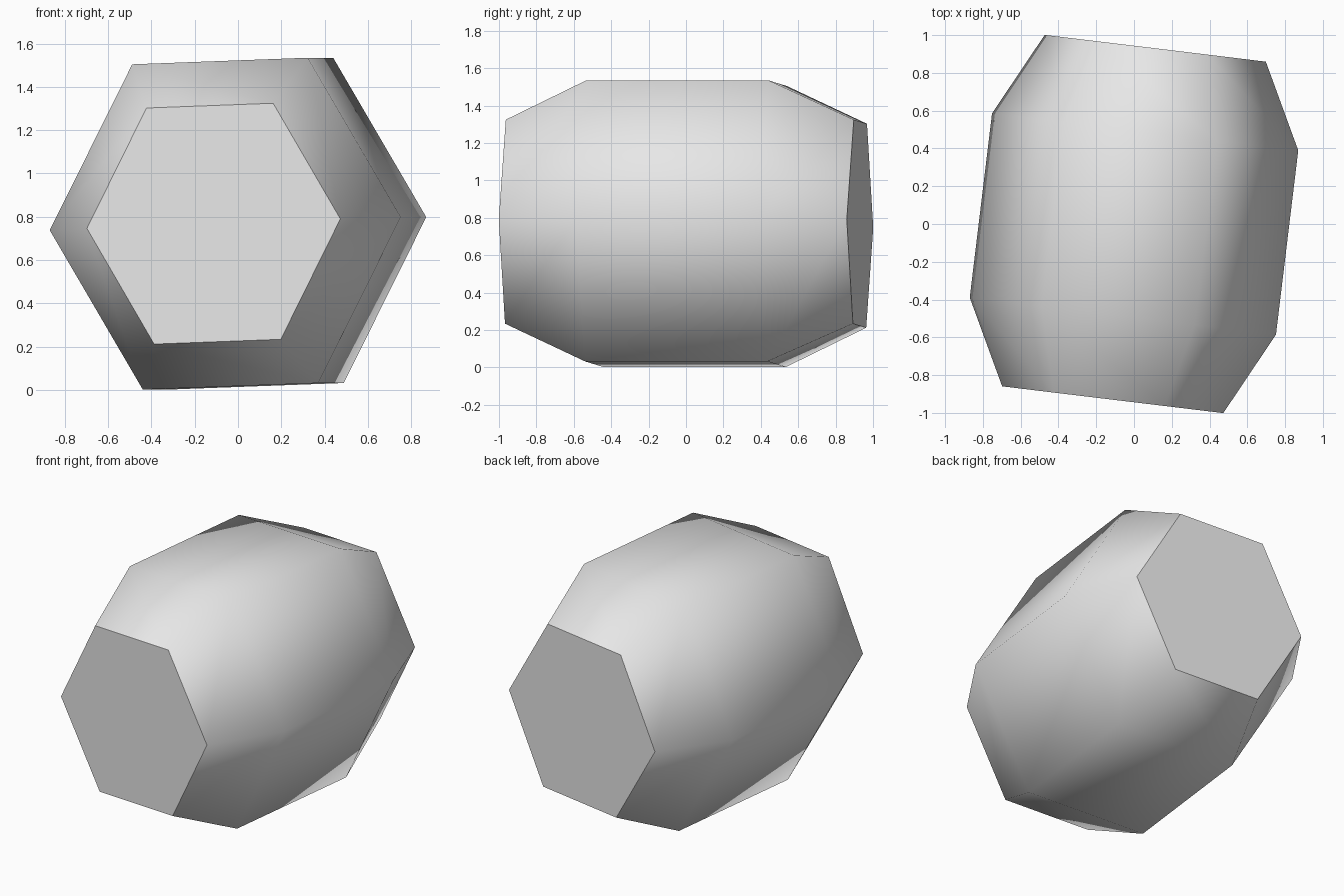
import bpy
import bmesh
from math import sin, cos, pi, radians

cube = bpy.data.objects.get("Cube")
if cube:
    bpy.data.objects.remove(cube, do_unlink=True)

# Single grey material
grey = bpy.data.materials.new("light grey")
grey.use_nodes = True
colour = (0.8, 0.8, 0.8, 1)
grey.diffuse_color = colour
grey.node_tree.nodes["Principled BSDF"].inputs["Base Color"].default_value = colour

SIDES = 6
ROLL = radians(2)      # roll about the barrel's own axis
YAW = radians(-6.9)    # turn about the vertical
CENTRE_Z = 0.768

# Barrel profile: distance along the axis, half width, half height
PROFILE = [(-0.937, 0.59, 0.63), (-0.491, 0.817, 0.868),
           (0.491, 0.817, 0.868), (0.937, 0.59, 0.63)]

bm = bmesh.new()
rings = []
for along, width, height in PROFILE:
    ring = []
    for i in range(SIDES):
        a = ROLL + 2 * pi * i / SIDES
        ring.append(bm.verts.new((width * cos(a), along, height * sin(a))))
    rings.append(ring)

# Smooth bulging sides
for near, far in zip(rings, rings[1:]):
    for i in range(SIDES):
        j = (i + 1) % SIDES
        bm.faces.new((near[i], near[j], far[j], far[i])).smooth = True

# Flat ends with sharp rims
for ring in (rings[0], rings[-1]):
    end = bm.faces.new(ring)
    end.smooth = False
    for edge in end.edges:
        edge.smooth = False

bmesh.ops.recalc_face_normals(bm, faces=bm.faces[:])
mesh = bpy.data.meshes.new("barrel_body")
bm.to_mesh(mesh)
bm.free()
mesh.materials.append(grey)

barrel = bpy.data.objects.new("barrel_body", mesh)
barrel.location.z = CENTRE_Z
barrel.rotation_euler.z = YAW
bpy.context.collection.objects.link(barrel)
